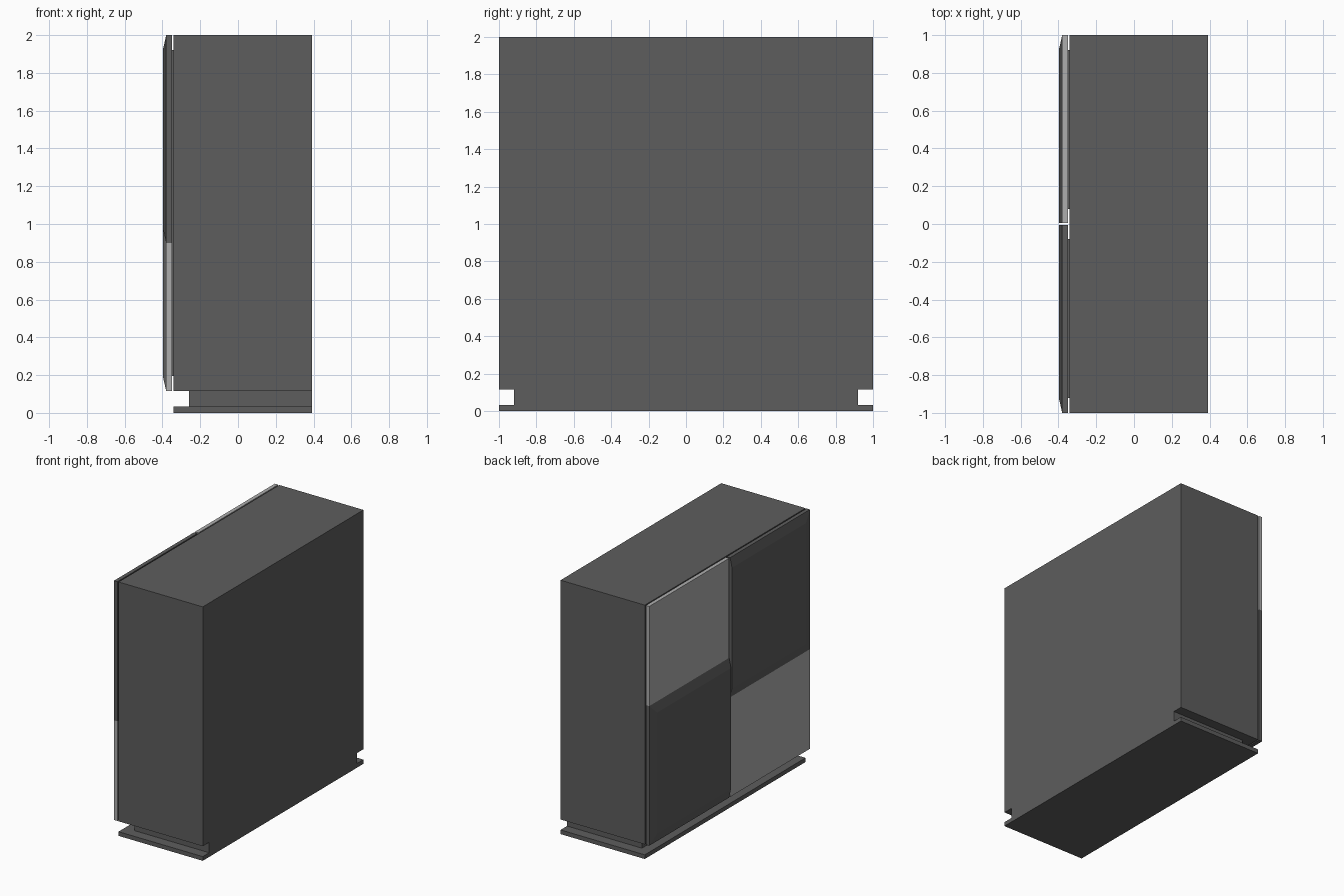
import bpy, bmesh

if "Cube" in bpy.data.objects:
    bpy.data.objects.remove(bpy.data.objects["Cube"])

def material(name, v):
    m = bpy.data.materials.new(name)
    m.diffuse_color = (v, v, v, 1)
    m.use_nodes = True
    m.node_tree.nodes["Principled BSDF"].inputs["Base Color"].default_value = m.diffuse_color
    return m

DARK = material("dark_grey", 0.11)
LIGHT = material("light_grey", 0.42)

def finish(name, bm, mat):
    bmesh.ops.recalc_face_normals(bm, faces=bm.faces)
    me = bpy.data.meshes.new(name)
    bm.to_mesh(me)
    bm.free()
    me.materials.append(mat)
    ob = bpy.data.objects.new(name, me)
    bpy.context.collection.objects.link(ob)
    return ob

def box(name, x, y, z, mat=DARK):
    bm = bmesh.new()
    bmesh.ops.create_cube(bm, size=1)
    for v in bm.verts:
        v.co = [r[0] if c < 0 else r[1] for c, r in zip(v.co, (x, y, z))]
    return finish(name, bm, mat)

def raised_panel(name, side, z):
    """Slab with a shallow raised front, sloped on every edge but the inner one."""
    bm = bmesh.new()
    y0, y1, c = GAP, 1.0, 0.075
    sections = [(BACK, y1, z[0], z[1]), (FACE, y1, z[0], z[1]),
                (RAISED, y1 - c, z[0] + c, z[1] - c)]
    rings = [[bm.verts.new((x, side * y, zz)) for y, zz in
              ((y0, a), (yo, a), (yo, b), (y0, b))] for x, yo, a, b in sections]
    for r, s in zip(rings, rings[1:]):
        for i in range(4):
            j = (i + 1) % 4
            bm.faces.new((r[i], r[j], s[j], s[i]))
    bm.faces.new(rings[0])
    bm.faces.new(rings[-1])
    return finish(name, bm, DARK)

GAP, BACK, FACE, RAISED = 0.006, -0.35, -0.38, -0.397
FRONT, REAR, LOW = -0.341, 0.393, 0.115

# carcass, recessed plinth and base board
box("carcass", (FRONT, REAR), (-1, 1), (LOW, 2))
box("plinth", (-0.26, REAR), (-0.92, 0.92), (0.033, LOW))
box("base_board", (FRONT, REAR), (-1, 1), (0, 0.033))

# two doors, each with a raised dark part and a flat light part
for side, label, dark, light in ((1, "left", (LOW, 1.215), (1.215, 2)),
                                 (-1, "right", (0.9, 2), (LOW, 0.9))):
    raised_panel(label + "_door_raised_panel", side, dark)
    box(label + "_door_flat_panel", (FACE, BACK), sorted((side * GAP, side)), light, LIGHT)
    box(label + "_door_spacer", (BACK, FRONT), sorted((side * 0.08, side * 0.92)), (0.195, 1.92))
